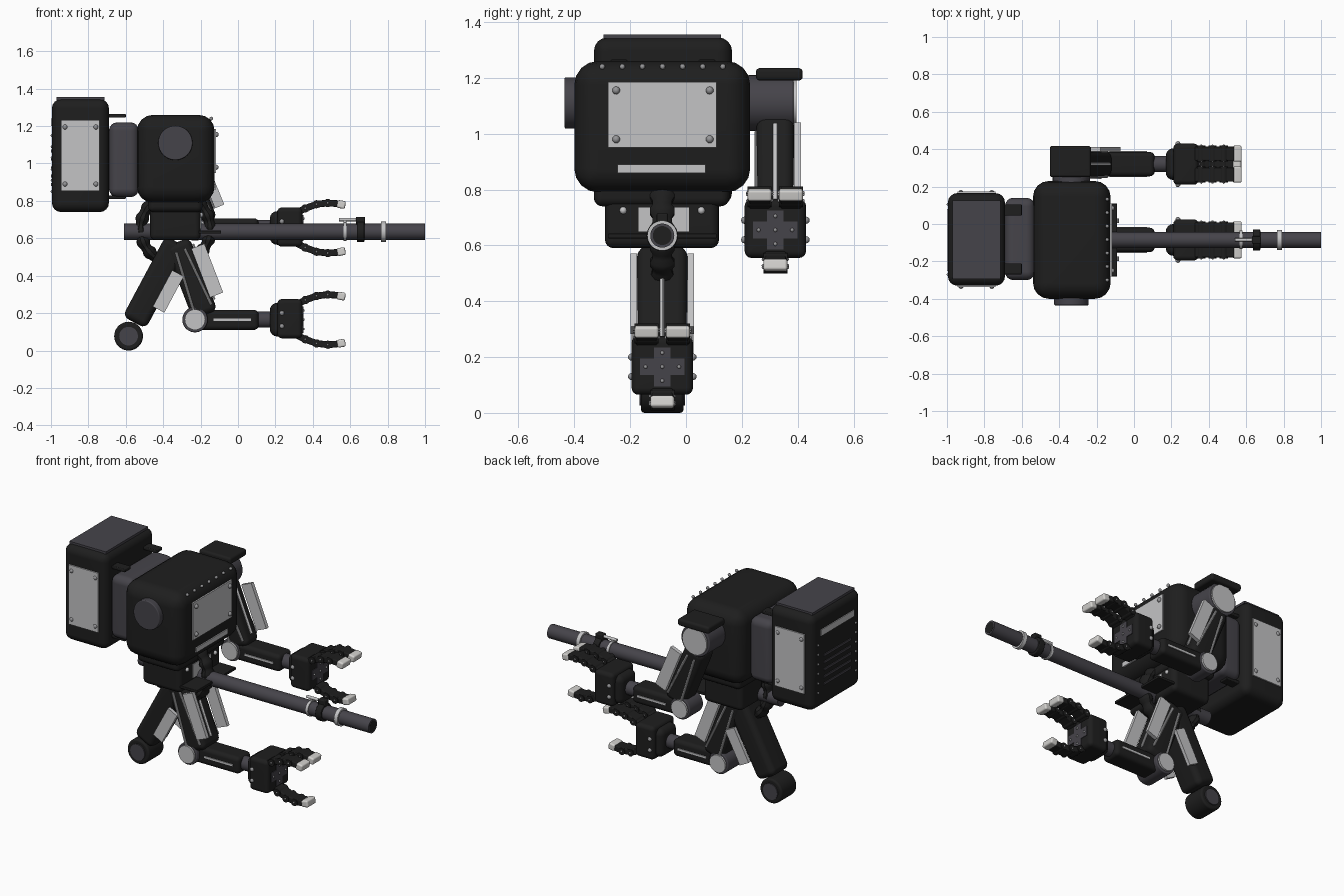
import bpy, bmesh
from math import cos, sin, pi
from mathutils import Vector, Matrix

old = bpy.data.objects.get("Cube")
if old:
    bpy.data.objects.remove(old, do_unlink=True)


def material(name, r, g, b, rough=0.6):
    m = bpy.data.materials.new(name)
    m.use_nodes = True
    m.diffuse_color = (r, g, b, 1)
    node = m.node_tree.nodes["Principled BSDF"]
    node.inputs["Base Color"].default_value = (r, g, b, 1)
    node.inputs["Roughness"].default_value = rough
    return m


BLACK = material("black armour", 0.013, 0.013, 0.013)
GREY = material("dark grey", 0.06, 0.057, 0.068)
STEEL = material("light steel", 0.55, 0.55, 0.56)
TIP = material("pale fingertip", 0.65, 0.64, 0.62)
BOLT = material("bolt grey", 0.3, 0.3, 0.31)
made = []
MID = -0.085          # y of the body's centre plane


def finish(name, bm, mat):
    mesh = bpy.data.meshes.new(name)
    bm.to_mesh(mesh)
    bm.free()
    mesh.materials.append(mat)
    ob = bpy.data.objects.new(name, mesh)
    bpy.context.collection.objects.link(ob)
    ob.modifiers.new("normals", 'WEIGHTED_NORMAL').keep_sharp = True
    made.append(ob)
    return ob


def block(name, centre, size, mat, bevel=0.0, direction=None):
    """Bevelled box; direction (in the xz plane) turns its x axis."""
    bm = bmesh.new()
    bmesh.ops.create_cube(bm, size=1)
    bmesh.ops.scale(bm, vec=size, verts=bm.verts)
    if bevel:
        bmesh.ops.bevel(bm, geom=bm.edges[:], offset=bevel, segments=4,
                        profile=0.5, affect='EDGES', clamp_overlap=True)
    turn = Matrix.Identity(4)
    if direction:
        x = Vector(direction).normalized()
        y = Vector((0, 1, 0))
        turn = Matrix((x, y, x.cross(y))).transposed().to_4x4()
    bm.transform(Matrix.Translation(centre) @ turn)
    return finish(name, bm, mat)


def box(name, xs, ys, zs, mat, bevel=0.0):
    c = [(a + b) / 2 for a, b in (xs, ys, zs)]
    s = [b - a for a, b in (xs, ys, zs)]
    return block(name, c, s, mat, bevel)


def bar(name, p, q, depth, width, mat, bevel=0.0):
    """Box running from p to q, depth across y."""
    p, q = Vector(p), Vector(q)
    return block(name, (p + q) / 2, ((q - p).length, depth, width), mat, bevel, q - p)


def cyl(name, p, q, r, mat, r2=None, sides=32, bevel=0.0):
    p, q = Vector(p), Vector(q)
    bm = bmesh.new()
    bmesh.ops.create_cone(bm, cap_ends=True, segments=sides, radius1=r,
                          radius2=r if r2 is None else r2, depth=(q - p).length)
    if bevel:
        rim = [e for e in bm.edges if any(len(f.verts) > 4 for f in e.link_faces)]
        bmesh.ops.bevel(bm, geom=rim, offset=bevel, segments=3, profile=0.5, affect='EDGES')
    bm.transform(Matrix.Translation((p + q) / 2) @ (q - p).to_track_quat('Z', 'Y').to_matrix().to_4x4())
    return finish(name, bm, mat)


def studs(name, points, r, mat=BOLT):
    bm = bmesh.new()
    for p in points:
        bmesh.ops.create_uvsphere(bm, u_segments=10, v_segments=6, radius=r,
                                  matrix=Matrix.Translation(p))
    return finish(name, bm, mat)


# Main body with its front plate, slot and bolts
box("body_shell", (-0.54, -0.125), (-0.40, 0.23), (0.79, 1.26), BLACK, 0.085)
box("body_front_plate", (-0.128, -0.118), (-0.28, 0.11), (0.95, 1.185), STEEL)
box("body_front_slot", (-0.128, -0.118), (-0.245, 0.07), (0.86, 0.89), STEEL)
studs("body_plate_bolts", [(-0.117, y, z) for y in (-0.25, 0.085) for z in (0.98, 1.155)], 0.014)
studs("body_edge_bolts", [(-0.143, -0.3 + i * 0.072, 1.24) for i in range(7)], 0.01)

# Back pack with plates, rails and vents
box("pack_shell", (-0.995, -0.69), (-0.33, 0.165), (0.74, 1.345), BLACK, 0.05)
box("pack_top_plate", (-0.97, -0.715), (-0.295, 0.125), (1.34, 1.355), GREY)
box("pack_connector", (-0.69, -0.53), (-0.30, 0.14), (0.82, 1.22), GREY, 0.045)
for side, y in (("right", -0.333), ("left", 0.168)):
    box(side + "_pack_plate", (-0.945, -0.74), (y - 0.005, y + 0.005), (0.855, 1.23), STEEL)
    studs(side + "_pack_bolts", [(x, y, z) for x in (-0.925, -0.76) for z in (0.89, 1.195)], 0.014)
for i, y in enumerate((-0.24, 0.075)):
    for z in (0.82, 1.255):
        box("pack_rail", (-0.70, -0.60), (y - 0.03, y + 0.03), (z - 0.01, z + 0.01), BLACK, 0.005)
box("pack_rear_slot", (-1.0, -0.992), (-0.25, 0.08), (1.2, 1.24), STEEL)
for i in range(5):
    z = 0.88 + i * 0.045
    box("pack_rear_vent", (-1.0, -0.992), (-0.22, 0.05), (z, z + 0.015), GREY)
studs("pack_rear_bolts", [(-0.994, y, 0.85 + i * 0.06) for y in (-0.27, 0.105) for i in range(6)], 0.008)

# Shoulders
SX, SZ = -0.335, 1.11
cyl("right_shoulder_cap", (SX, -0.385, SZ), (SX, -0.435, SZ), 0.092, GREY, bevel=0.006)
cyl("left_shoulder_joint", (SX, 0.22, SZ), (SX, 0.385, SZ), 0.1, GREY, bevel=0.006)
cyl("left_shoulder_disc", (SX, 0.38, SZ), (SX, 0.395, SZ), 0.085, STEEL)
box("left_shoulder_guard", (-0.45, -0.23), (0.25, 0.418), (1.19, 1.235), BLACK, 0.015)

# Waist and pelvis
box("waist", (-0.48, -0.19), (-0.33, 0.155), (0.74, 0.84), BLACK, 0.03)
box("pelvis", (-0.47, -0.2), (-0.29, 0.118), (0.59, 0.8), BLACK, 0.03)
box("pelvis_front_plate", (-0.204, -0.196), (-0.17, 0.01), (0.65, 0.735), STEEL)
studs("pelvis_bolts", [(-0.198, y, 0.725) for y in (-0.225, 0.055)], 0.013, STEEL)
box("pelvis_ledge", (-0.3, -0.09), (-0.28, 0.11), (0.625, 0.642), BLACK, 0.004)

# Ribbed ring around the pelvis
bm = bmesh.new()
rings = [[bm.verts.new((-0.335 + (0.185 + k * cos(b)) * cos(a), MID + k * 1.3 * sin(b),
                        0.65 + (0.185 + k * cos(b)) * sin(a)))
          for b in (j * pi / 5 for j in range(10))]
         for a, k in ((i * pi / 36, 0.036 if i % 4 < 2 else 0.028) for i in range(72))]
for i, ring in enumerate(rings):
    after = rings[(i + 1) % 72]
    for j in range(10):
        n = (j + 1) % 10
        bm.faces.new((ring[j], after[j], after[n], ring[n]))
bmesh.ops.recalc_face_normals(bm, faces=bm.faces[:])
finish("ribbed_ring", bm, BLACK)

# Long tube with collars and clamp
def tube(name, x0, x1, r, mat, bevel=0.0):
    cyl(name, (x0, MID, 0.635), (x1, MID, 0.635), r, mat, bevel=bevel)


tube("long_tube", -0.61, 0.999, 0.043, GREY)
tube("tube_bore", 0.996, 1.0, 0.034, BLACK)
tube("tube_rear_collar", 0.565, 0.58, 0.049, STEEL)
tube("tube_front_collar", 0.765, 0.79, 0.054, STEEL)
tube("tube_clamp", 0.635, 0.675, 0.056, BLACK, 0.005)
box("tube_clamp_lug", (0.63, 0.68), (MID - 0.02, MID + 0.02), (0.67, 0.715), BLACK, 0.006)
cyl("tube_sight_rod", (0.54, MID, 0.70), (0.66, MID, 0.70), 0.009, STEEL, sides=12)
cyl("tube_sight_post", (0.572, MID, 0.66), (0.572, MID, 0.70), 0.008, STEEL, sides=12)


def hand(n, y, z):
    """Three-fingered gripper facing +x."""
    cyl(n + "_wrist", (0.09, y, z), (0.2, y, z), 0.043, GREY)
    box(n + "_palm_base", (0.17, 0.3), (y - 0.085, y + 0.085), (z - 0.09, z + 0.09), BLACK, 0.04)
    box(n + "_palm", (0.21, 0.345), (y - 0.11, y + 0.11), (z - 0.1, z + 0.11), BLACK, 0.025)
    for w, h in ((0.08, 0.03), (0.03, 0.07)):
        box(n + "_palm_cross", (0.34, 0.349), (y - w, y + w), (z - h, z + h), GREY)
    studs(n + "_palm_studs", [(0.35, y, z)] + [(0.35, y + a, z + b) for a, b in
          ((0.06, 0), (-0.06, 0), (0, 0.05), (0, -0.05))], 0.007)
    studs(n + "_palm_side_bolts", [(0.235, y + s * 0.11, z + b) for s in (-1, 1) for b in (-0.035, 0.035)], 0.013)
    path = [(0.3, 0.075), (0.36, 0.105), (0.42, 0.127), (0.48, 0.134), (0.535, 0.13)]
    for f, offset, up in (("first", -0.056, 1), ("second", 0.056, 1), ("thumb", 0, -1)):
        name, fy = f"{n}_{f}_finger", y + offset
        pts = [(x, fy, z + up * h) for x, h in path]
        for a, b in zip(pts, pts[1:]):
            bar(name + "_link", a, b, 0.075, 0.036, BLACK, 0.006)
        for p in pts[:-1]:
            cyl(name + "_knuckle", (p[0], fy - 0.043, p[2]), (p[0], fy + 0.043, p[2]), 0.022, BLACK, sides=16)
        studs(name + "_pins", [(p[0], fy + s * 0.043, p[2]) for p in pts[1:-1] for s in (-1, 1)], 0.006)
        bar(name + "_tip", (0.53, fy, z + up * 0.13), (0.574, fy, z + up * 0.122), 0.086, 0.042, TIP, 0.01)


def limb(n, y, z, top, half):
    """Bent limb: upper part, hinge, forearm and hand."""
    start, end = Vector((-0.325, y, top)), Vector((-0.175, y, z + 0.025))
    run = (end - start).normalized()
    ahead = Vector((-run.z, 0, run.x))
    bar(n + "_upper", start, end, 2 * half, 0.14, BLACK, 0.035)
    cyl(n + "_hinge", (-0.23, y - half, z), (-0.23, y + half, z), 0.068, GREY, bevel=0.006)
    box(n + "_forearm", (-0.24, 0.11), (y - 0.065, y + 0.065), (z - 0.055, z + 0.052), BLACK, 0.025)
    for s in (-1, 1):
        side = Vector((0, s * half, 0))
        cyl(n + "_hinge_disc", (-0.23, y + s * half, z), (-0.23, y + s * (half + 0.012), z), 0.055, STEEL)
        box(n + "_forearm_strip", (-0.13, 0.07), (y + s * 0.066 - 0.004, y + s * 0.066 + 0.004),
            (z - 0.006, z + 0.006), STEEL)
        for k in (-0.05, 0.05):
            cyl(n + "_side_rod", start + side + run * 0.05 + ahead * k * 0.5,
                end + side - run * 0.04 + ahead * k, 0.007, STEEL, sides=8)
        if s > 0 or n == "front_leg":
            p = start + Vector((0, s * (half + 0.012), 0)) + ahead * 0.095
            bar(n + "_side_plate", p + run * 0.06, p + run * 0.34, 0.024, 0.075, STEEL)
    cyl(n + "_front_rod", start + ahead * 0.072 + run * 0.04, end + ahead * 0.072 - run * 0.06,
        0.009, STEEL, sides=10)
    hand(n, y, z)


limb("left_arm", 0.32, 0.655, 1.045, 0.067)
limb("front_leg", MID, 0.165, 0.58, 0.09)

# Rear leg and its round foot
hip, ankle = Vector((-0.325, MID, 0.58)), Vector((-0.555, MID, 0.15))
bar("rear_leg", hip, ankle, 0.17, 0.14, BLACK, 0.035)
back = (ankle - hip).normalized()
for s in (-1, 1):
    p = hip + Vector((0.075, s * 0.1, -0.035))
    bar("rear_leg_plate", p + back * 0.15, p + back * 0.37, 0.022, 0.07, STEEL)
    cyl("rear_foot_cap", (-0.585, MID + s * 0.07, 0.077), (-0.585, MID + s * 0.082, 0.077), 0.05, GREY)
cyl("rear_foot", (-0.585, MID - 0.076, 0.077), (-0.585, MID + 0.076, 0.077), 0.077, BLACK, bevel=0.012)

# Smooth shading that keeps hard edges
bpy.ops.object.select_all(action='DESELECT')
for ob in made:
    ob.select_set(True)
bpy.context.view_layer.objects.active = made[0]
bpy.ops.object.shade_smooth_by_angle(angle=pi / 5)
